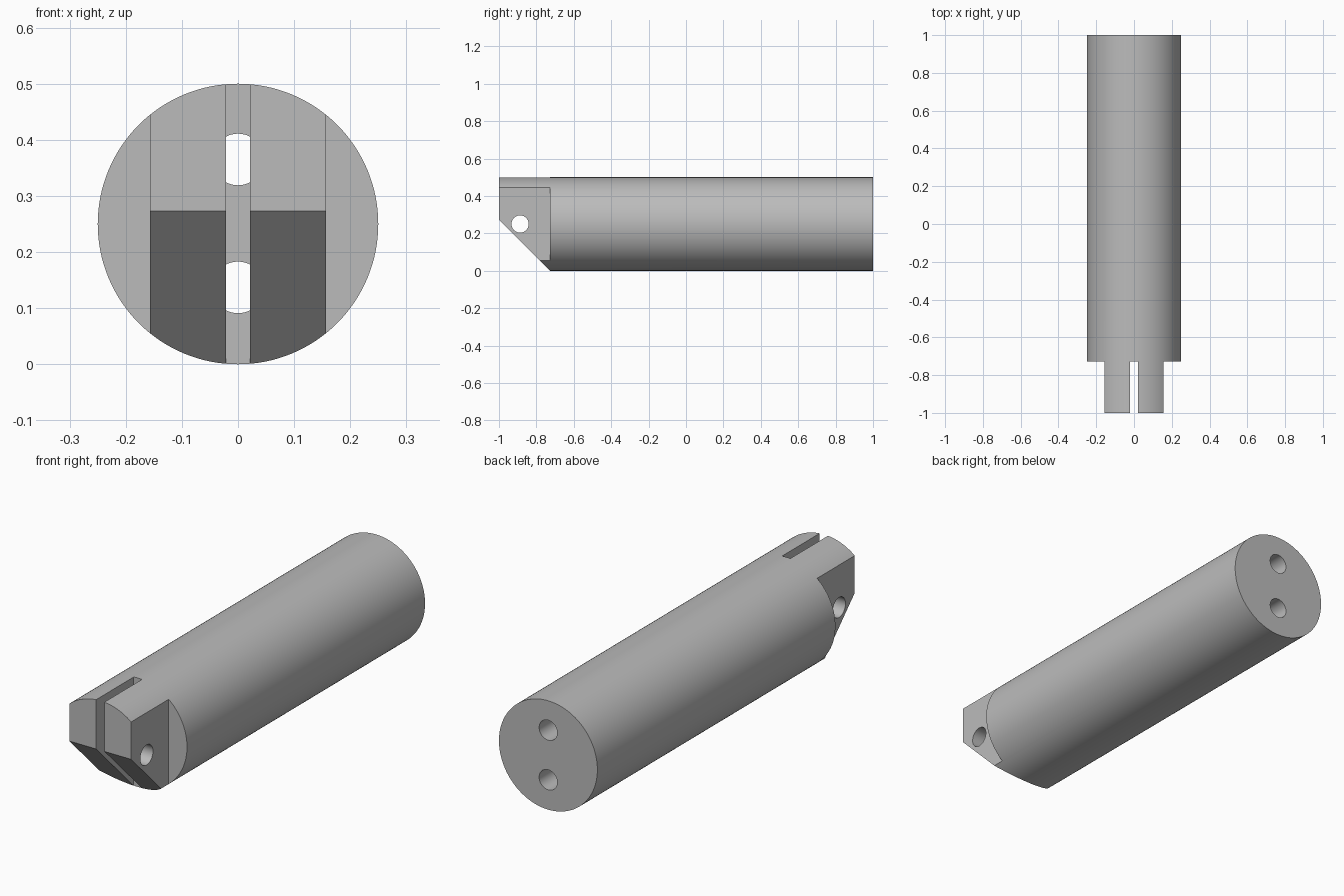
import bpy, bmesh, math
from mathutils import Matrix, Vector

cube = bpy.data.objects.get("Cube")
if cube:
    bpy.data.objects.remove(cube, do_unlink=True)

R, SHOULDER = 0.25, -0.727       # body radius, where the tongue begins

grey = bpy.data.materials.new("plain grey")
grey.use_nodes = True
colour = (0.5, 0.5, 0.5, 1)
grey.diffuse_color = colour
grey.node_tree.nodes["Principled BSDF"].inputs["Base Color"].default_value = colour


def finish(name, bm):
    bmesh.ops.recalc_face_normals(bm, faces=bm.faces)
    mesh = bpy.data.meshes.new(name)
    bm.to_mesh(mesh)
    bm.free()
    mesh.materials.append(grey)
    obj = bpy.data.objects.new(name, mesh)
    bpy.context.collection.objects.link(obj)
    return obj


def rod(name, centre, radius, length, axis, sides):
    bm = bmesh.new()
    turn = Vector((0, 0, 1)).rotation_difference(Vector(axis)).to_matrix().to_4x4()
    bmesh.ops.create_cone(bm, cap_ends=True, segments=sides, radius1=radius,
                          radius2=radius, depth=length,
                          matrix=Matrix.Translation(centre) @ turn)
    return finish(name, bm)


def prism(name, x0, x1, profile):
    """Extrude a (y, z) outline from x0 to x1."""
    bm = bmesh.new()
    face = bm.faces.new([bm.verts.new((x0, y, z)) for y, z in profile])
    new = bmesh.ops.extrude_face_region(bm, geom=[face])["geom"]
    verts = [v for v in new if isinstance(v, bmesh.types.BMVert)]
    bmesh.ops.translate(bm, verts=verts, vec=(x1 - x0, 0, 0))
    return finish(name, bm)


def block(name, x0, x1):
    return prism(name, x0, x1, [(-1.1, -0.1), (SHOULDER, -0.1),
                                (SHOULDER, 0.6), (-1.1, 0.6)])


shaft = rod("shaft", (0, 0, R), R, 2, (0, 1, 0), 128)

# Side flats, centre slot and slanted nose
cutters = [block("right_flat_cutter", -0.4, -0.157),
           block("left_flat_cutter", 0.157, 0.4),
           block("slot_cutter", -0.021, 0.021),
           prism("nose_cutter", -0.4, 0.4,
                 [(-1.1, 0.373), (SHOULDER + 0.1, -0.1), (-1.1, -0.1)])]

# Cross pin hole, and two long bores ending at the slot floor
cutters.append(rod("pin_hole_cutter", (0, -0.887, R), 0.046, 1, (1, 0, 0), 48))
for side, z in (("lower", 0.137), ("upper", 0.365)):
    length = 1.1 - SHOULDER
    cutters.append(rod(side + "_bore_cutter", (0, SHOULDER + length / 2, z),
                       0.046, length, (0, 1, 0), 48))

bpy.context.view_layer.objects.active = shaft
for cutter in cutters:
    mod = shaft.modifiers.new(cutter.name, "BOOLEAN")
    mod.operation, mod.solver, mod.object = "DIFFERENCE", "EXACT", cutter
    bpy.ops.object.modifier_apply(modifier=mod.name)
    bpy.data.objects.remove(cutter, do_unlink=True)

bpy.ops.object.select_all(action="DESELECT")
shaft.select_set(True)
bpy.ops.object.shade_smooth_by_angle(angle=math.radians(30))
